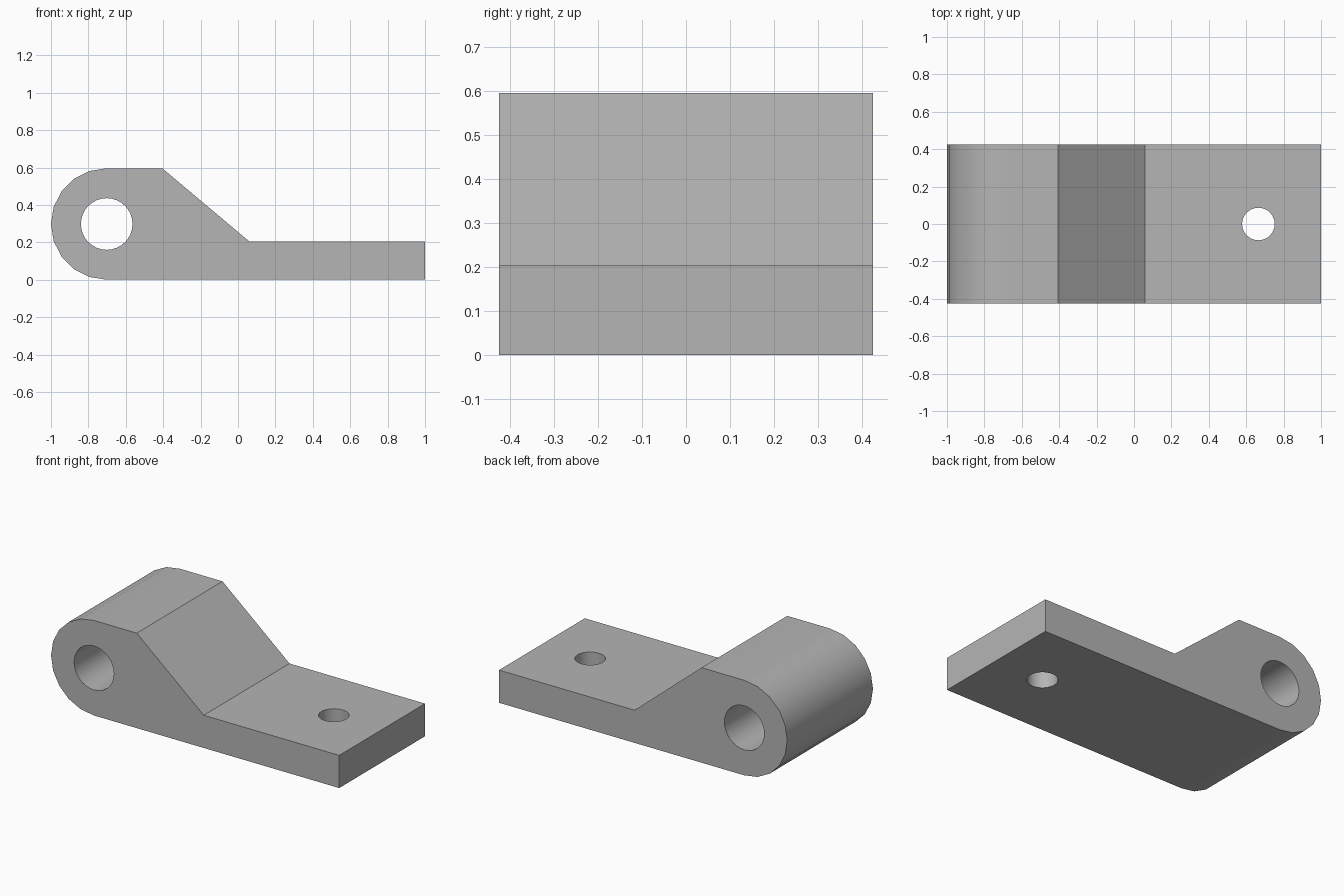
import bpy, bmesh, math
from mathutils import Vector

cube = bpy.data.objects.get("Cube")
if cube:
    bpy.data.objects.remove(cube, do_unlink=True)

HALF_WIDTH = 0.425
EYE = Vector((-0.702, 0, 0.298))
EYE_RADIUS = 0.298

grey = bpy.data.materials.new("plain grey")
grey.use_nodes = True
colour = (0.46, 0.46, 0.46, 1)
grey.diffuse_color = colour
grey.node_tree.nodes["Principled BSDF"].inputs["Base Color"].default_value = colour


def add_object(name, bm):
    mesh = bpy.data.meshes.new(name)
    bmesh.ops.recalc_face_normals(bm, faces=bm.faces)
    bm.to_mesh(mesh)
    bm.free()
    mesh.materials.append(grey)
    obj = bpy.data.objects.new(name, mesh)
    bpy.context.collection.objects.link(obj)
    return obj


def drill(target, centre, radius, along_y):
    """Cut a round hole right through the target."""
    bpy.ops.mesh.primitive_cylinder_add(
        vertices=32, radius=radius, depth=2, location=centre,
        rotation=(math.pi / 2 if along_y else 0, 0, 0))
    cutter = bpy.context.object
    cutter.name = "hole_cutter"
    cutter.hide_render = True
    cutter.data.materials.append(grey)
    cut = target.modifiers.new("hole", "BOOLEAN")
    cut.operation = "DIFFERENCE"
    cut.solver = "EXACT"
    cut.object = cutter
    bpy.ops.object.select_all(action="DESELECT")
    target.select_set(True)
    bpy.context.view_layer.objects.active = target
    bpy.ops.object.modifier_apply(modifier=cut.name)
    bpy.data.objects.remove(cutter, do_unlink=True)


# Side profile: flat plate, slope, then the rounded eye end
profile = [(1, 0), (1, 0.205), (0.06, 0.205), (-0.405, 2 * EYE_RADIUS)]
for i in range(11):
    a = math.radians(90 + 18 * i)
    profile.append((EYE.x + EYE_RADIUS * math.cos(a), EYE.z + EYE_RADIUS * math.sin(a)))

bm = bmesh.new()
face = bm.faces.new([bm.verts.new((x, -HALF_WIDTH, z)) for x, z in profile])
result = bmesh.ops.extrude_face_region(bm, geom=[face])
moved = [v for v in result["geom"] if isinstance(v, bmesh.types.BMVert)]
bmesh.ops.translate(bm, verts=moved, vec=(0, 2 * HALF_WIDTH, 0))
bracket = add_object("hinge_bracket", bm)

# Pin bore through the eye and screw hole in the plate
drill(bracket, EYE, 0.138, True)
drill(bracket, (0.665, 0, 0.1), 0.087, False)

# Smooth curves, with the flat faces kept flat
bpy.ops.object.shade_smooth_by_angle(angle=math.radians(30))
weighted = bracket.modifiers.new("flat_faces", "WEIGHTED_NORMAL")
weighted.keep_sharp = True
